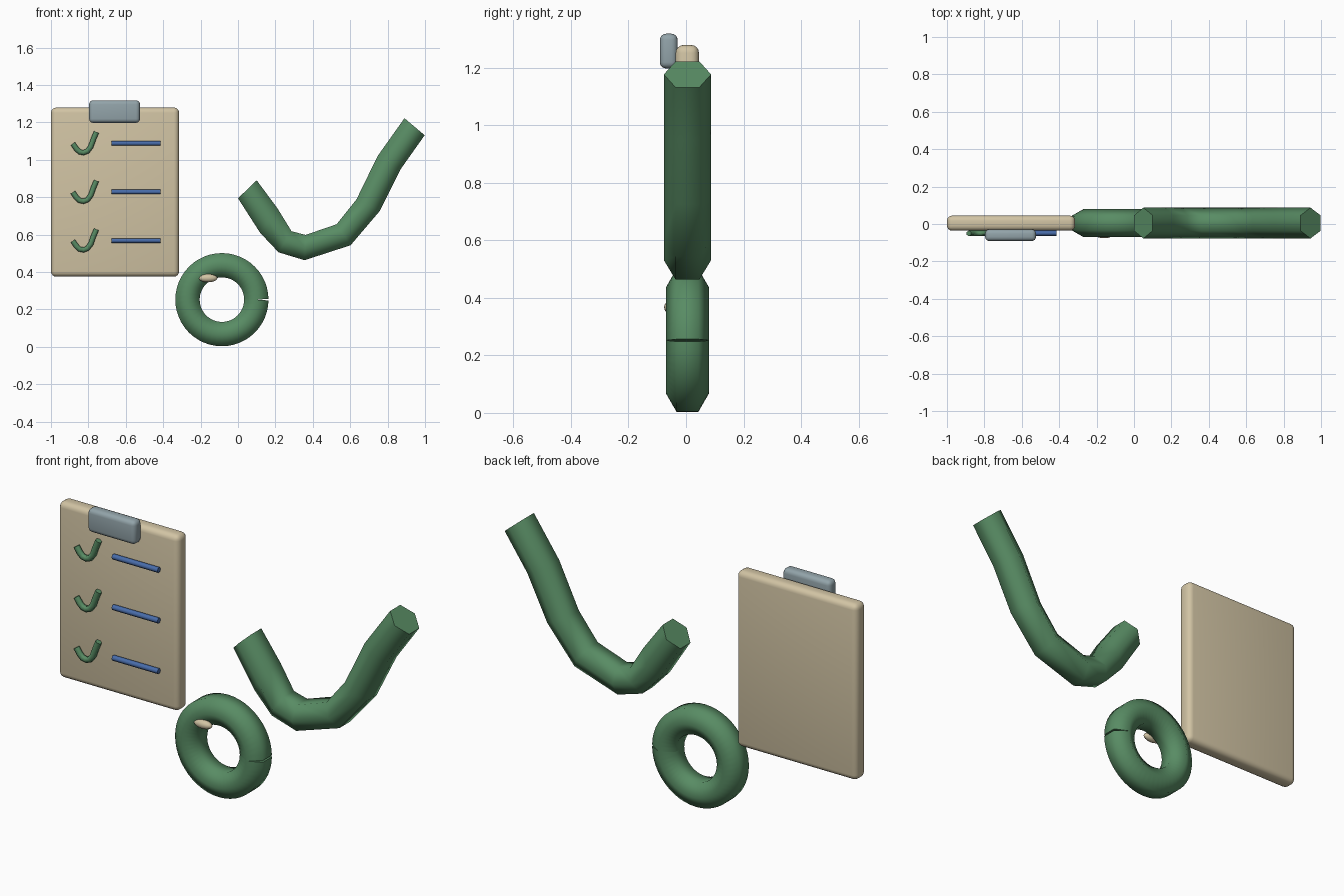
import bpy, bmesh, math
from mathutils import Vector

if "Cube" in bpy.data.objects:
    bpy.data.objects.remove(bpy.data.objects["Cube"])


def material(name, rgb):
    m = bpy.data.materials.new(name)
    m.diffuse_color = (*rgb, 1)
    m.use_nodes = True
    m.node_tree.nodes["Principled BSDF"].inputs["Base Color"].default_value = m.diffuse_color
    return m


GREEN = material("green", (0.098, 0.262, 0.127))
CREAM = material("cream", (0.64, 0.55, 0.37))
STEEL = material("steel grey", (0.29, 0.37, 0.40))
BLUE = material("blue", (0.065, 0.15, 0.40))


def finish(bm, name, mat, angle):
    bmesh.ops.recalc_face_normals(bm, faces=bm.faces)
    me = bpy.data.meshes.new(name)
    bm.to_mesh(me)
    bm.free()
    ob = bpy.data.objects.new(name, me)
    bpy.context.collection.objects.link(ob)
    me.materials.append(mat)
    bpy.ops.object.select_all(action='DESELECT')
    ob.select_set(True)
    bpy.context.view_layer.objects.active = ob
    bpy.ops.object.shade_smooth_by_angle(angle=math.radians(angle))
    return ob


def tube(name, pairs, y, depth, mat):
    """Six-sided tube; each pair holds the two edge points (x, z) of a ring."""
    bm = bmesh.new()
    c30 = math.cos(math.pi / 6)
    rings = []
    for a, b in pairs:
        a, b = Vector(a), Vector(b)
        mid, half = (a + b) / 2, (b - a) / 2 / c30
        ring = []
        for i in range(6):
            t = i * math.pi / 3
            p = mid + half * math.sin(t)
            ring.append(bm.verts.new((p.x, y + depth * math.cos(t), p.y)))
        rings.append(ring)
    for r0, r1 in zip(rings, rings[1:]):
        for i in range(6):
            j = (i + 1) % 6
            bm.faces.new((r0[i], r0[j], r1[j], r1[i]))
    bm.faces.new(rings[0])
    bm.faces.new(rings[-1])
    return finish(bm, name, mat, 70)


def edges_along(path, w):
    """Offsets a centre line by w to both sides."""
    pts = [Vector(p) for p in path]
    out = []
    for i, p in enumerate(pts):
        t = (pts[min(i + 1, len(pts) - 1)] - pts[max(i - 1, 0)]).normalized()
        n = Vector((-t.y, t.x)) * w
        out.append((p - n, p + n))
    return out


def rounded_box(name, lo, hi, bevel, mat):
    bm = bmesh.new()
    bmesh.ops.create_cube(bm, size=1)
    for v in bm.verts:
        v.co = [l + (c + 0.5) * (h - l) for l, h, c in zip(lo, hi, v.co)]
    bmesh.ops.bevel(bm, geom=bm.edges[:], offset=bevel, segments=4,
                    profile=0.5, affect='EDGES')
    return finish(bm, name, mat, 35)


# Board and its clip
rounded_box("board", (-1, -0.036, 0.375), (-0.315, 0.045, 1.279), 0.028, CREAM)
rounded_box("clip", (-0.796, -0.091, 1.197), (-0.524, -0.029, 1.318), 0.022, STEEL)

# Three list rows: small tick and line
TICK = [(-0.883, -0.002), (-0.864, -0.03), (-0.847, -0.046), (-0.826, -0.05),
        (-0.805, -0.042), (-0.787, -0.018), (-0.773, 0.022), (-0.757, 0.06)]
for k, z in enumerate((1.088, 0.828, 0.568)):
    tube(f"small_tick_{k + 1}", edges_along([(x, z + d) for x, d in TICK], 0.014),
         -0.05, 0.015, GREEN)
    tube(f"list_line_{k + 1}", edges_along([(-0.675, z), (-0.415, z)], 0.012),
         -0.049, 0.014, BLUE)

# Large tick
tube("large_tick", [
    ((0.0, 0.794), (0.10, 0.89)),
    ((0.118, 0.61), (0.211, 0.74)),
    ((0.217, 0.505), (0.286, 0.618)),
    ((0.356, 0.463), (0.361, 0.598)),
    ((0.602, 0.543), (0.527, 0.655)),
    ((0.757, 0.725), (0.634, 0.789)),
    ((0.869, 0.949), (0.746, 1.019)),
    ((0.998, 1.131), (0.89, 1.222))], 0.005, 0.082, GREEN)

# Ring with a small wedge-shaped split on its right side
N = 48
circle = [(-0.086 + 0.184 * math.cos(2 * math.pi * i / N),
           0.252 + 0.184 * math.sin(2 * math.pi * i / N)) for i in range(N + 1)]
tube("split_ring", edges_along(circle, 0.065), 0.005, 0.075, GREEN)

# Flattened oval highlight on the ring
bm = bmesh.new()
bmesh.ops.create_uvsphere(bm, u_segments=24, v_segments=12, radius=1)
for v in bm.verts:
    v.co = Vector((-0.16 + 0.05 * v.co.x, -0.054 + 0.022 * v.co.y,
                   0.367 + 0.022 * v.co.z))
finish(bm, "ring_highlight", CREAM, 60)
